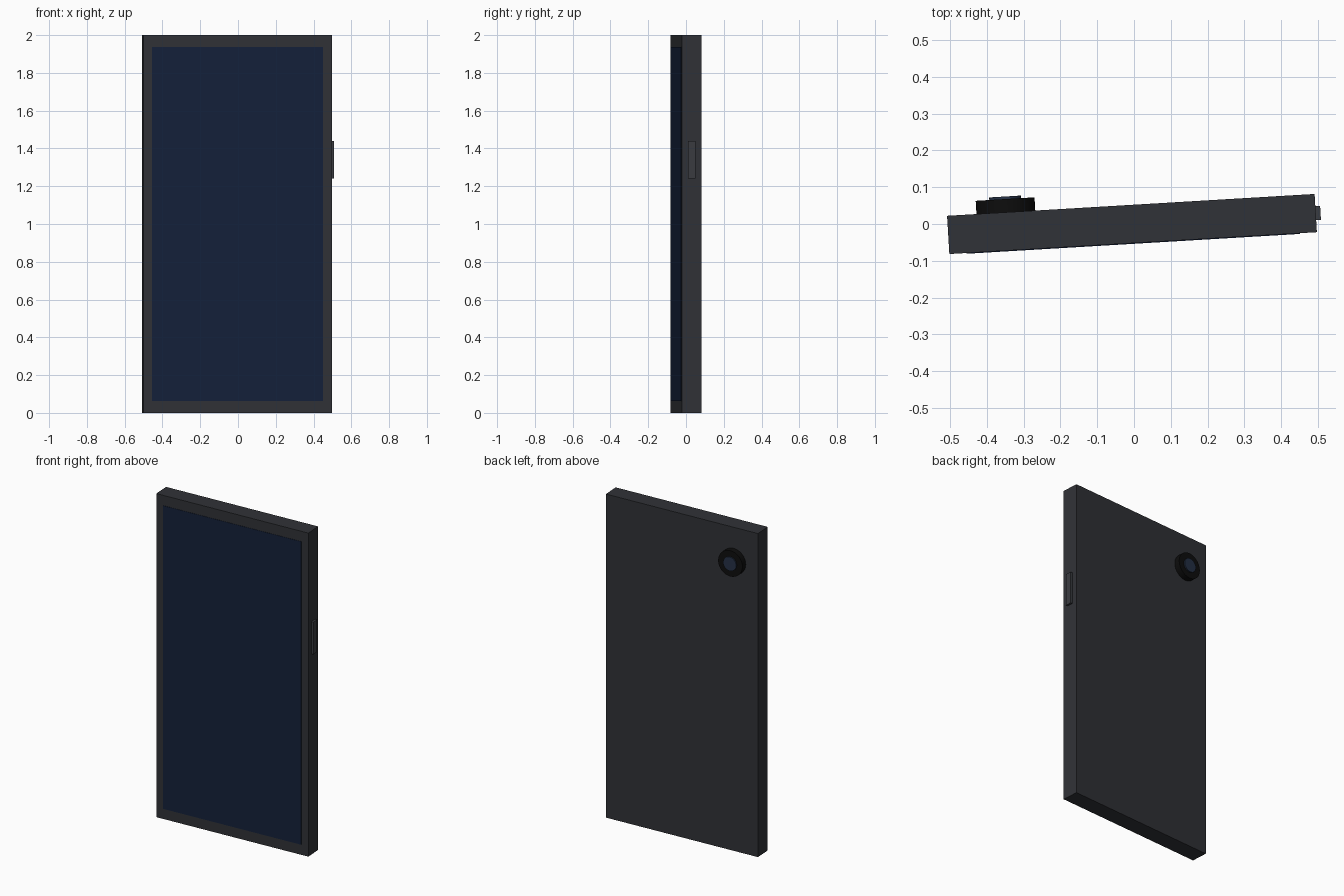
import bpy, math
from mathutils import Matrix

if "Cube" in bpy.data.objects:
    bpy.data.objects.remove(bpy.data.objects["Cube"])

YAW = Matrix.Translation((-0.0055, 0, 0)) @ Matrix.Rotation(math.radians(3.4), 4, 'Z')


def material(name, rgb):
    m = bpy.data.materials.new(name)
    m.diffuse_color = (*rgb, 1)
    m.use_nodes = True
    m.node_tree.nodes["Principled BSDF"].inputs["Base Color"].default_value = m.diffuse_color
    return m


def finish(name, mat):
    o = bpy.context.object
    o.name = name
    o.data.materials.append(mat)
    # whole device is turned slightly about z
    o.data.transform(YAW @ o.matrix_basis)
    o.matrix_basis = Matrix.Identity(4)
    return o


def box(name, size, loc, mat):
    bpy.ops.mesh.primitive_cube_add(size=1, location=loc)
    bpy.context.object.matrix_basis = Matrix.Translation(loc) @ Matrix.Diagonal((*size, 1))
    return finish(name, mat)


def disc(name, radius, y0, y1, x, z, mat):
    loc = (x, (y0 + y1) / 2, z)
    bpy.ops.mesh.primitive_cylinder_add(vertices=32, radius=radius, depth=y1 - y0)
    bpy.context.object.matrix_basis = Matrix.Translation(loc) @ Matrix.Rotation(math.pi / 2, 4, 'X')
    o = finish(name, mat)
    bpy.ops.object.shade_smooth_by_angle(angle=math.radians(30))
    return o


shell = material("shell", (0.03, 0.032, 0.038))
glass = material("screen_glass", (0.007, 0.015, 0.042))
trim = material("button_grey", (0.042, 0.045, 0.052))
black = material("camera_black", (0.004, 0.004, 0.004))
lens_blue = material("lens_blue", (0.018, 0.03, 0.06))

# slab body with front screen
box("body", (1.0, 0.104, 2.0), (0, 0, 1), shell)
box("screen", (0.908, 0.01, 1.874), (0, -0.049, 1), glass)

# power button on the right edge
box("side_button", (0.03, 0.038, 0.2), (0.498, 0, 1.34), trim)

# rear camera
disc("camera_ring", 0.08, 0.045, 0.088, -0.34, 1.79, black)
disc("camera_lens", 0.043, 0.08, 0.095, -0.34, 1.79, lens_blue)
